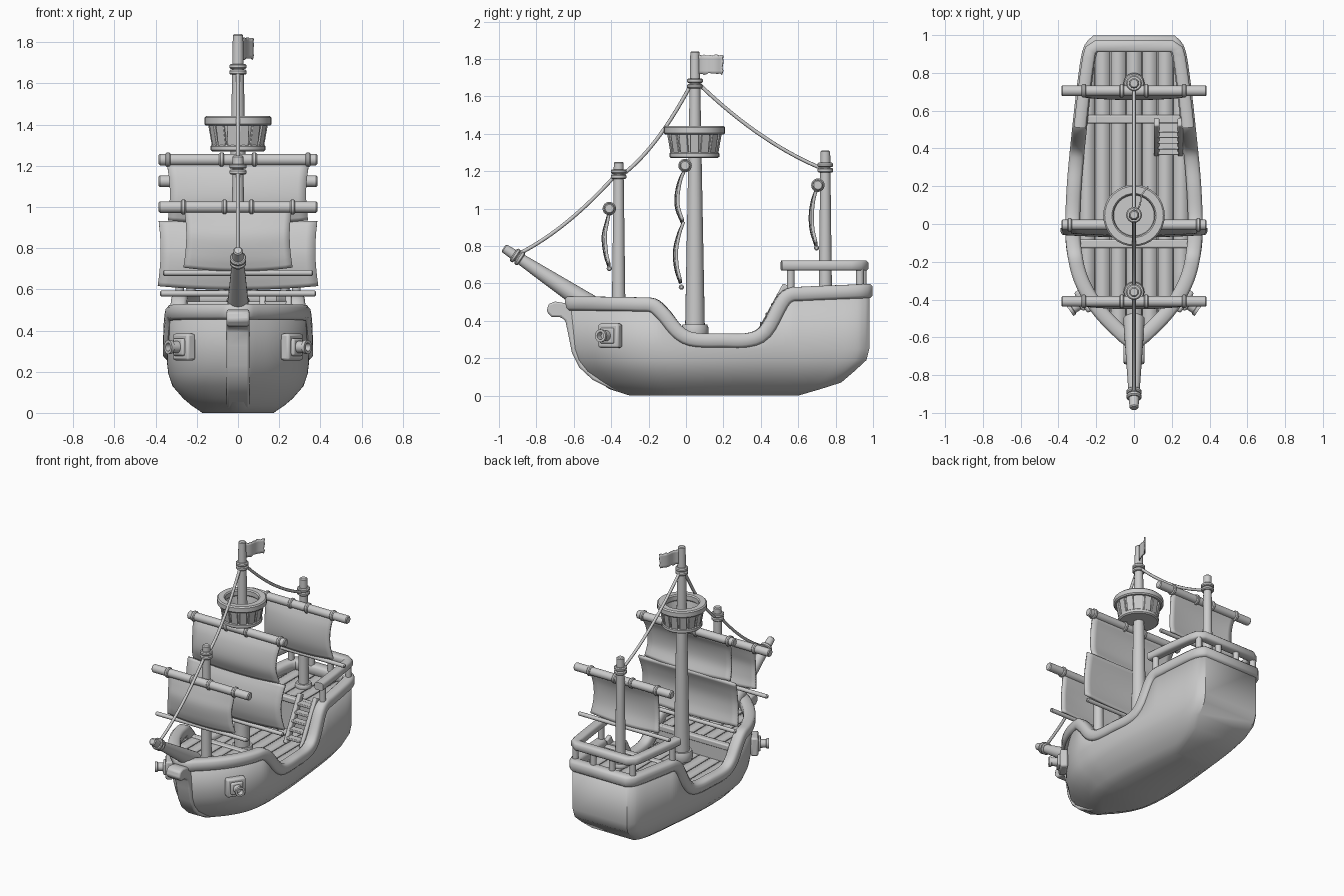
import bpy, bmesh, math, random
from mathutils import Vector, Matrix

if "Cube" in bpy.data.objects:
    bpy.data.objects.remove(bpy.data.objects["Cube"])
random.seed(3)


def spline(pts, x):
    """Smooth interpolation through (x, value) points."""
    x = min(max(x, pts[0][0]), pts[-1][0])
    i = 0
    while i < len(pts) - 2 and x > pts[i + 1][0]:
        i += 1
    def slope(k):
        a, b = pts[max(k - 1, 0)], pts[min(k + 1, len(pts) - 1)]
        return (b[1] - a[1]) / (b[0] - a[0])
    (x0, v0), (x1, v1) = pts[i], pts[i + 1]
    h = x1 - x0
    t = (x - x0) / h
    return ((2*t**3 - 3*t*t + 1) * v0 + (t**3 - 2*t*t + t) * h * slope(i)
            + (3*t*t - 2*t**3) * v1 + (t**3 - t*t) * h * slope(i + 1))


def mesh(name, verts, faces, angle=50, bevel=0, solid=0, offset=-1):
    bm = bmesh.new()
    vs = [bm.verts.new(v) for v in verts]
    for f in faces:
        bm.faces.new([vs[i] for i in f])
    bmesh.ops.remove_doubles(bm, verts=bm.verts, dist=1e-5)
    bmesh.ops.dissolve_degenerate(bm, edges=bm.edges, dist=1e-5)
    bmesh.ops.recalc_face_normals(bm, faces=bm.faces)
    me = bpy.data.meshes.new(name)
    bm.to_mesh(me)
    bm.free()
    ob = bpy.data.objects.new(name, me)
    bpy.context.collection.objects.link(ob)
    if solid:
        m = ob.modifiers.new("solid", 'SOLIDIFY')
        m.thickness, m.offset = solid, offset
    if bevel:
        m = ob.modifiers.new("bevel", 'BEVEL')
        m.width, m.segments = bevel, 2
    bpy.ops.object.select_all(action='DESELECT')
    ob.select_set(True)
    bpy.context.view_layer.objects.active = ob
    bpy.ops.object.shade_smooth_by_angle(angle=math.radians(angle))
    return ob


def quads(rows, cols, wrap_r=False, wrap_c=False):
    return [(r*cols + c, r*cols + (c+1) % cols, (r+1) % rows*cols + (c+1) % cols, (r+1) % rows*cols + c)
            for r in range(rows if wrap_r else rows - 1) for c in range(cols if wrap_c else cols - 1)]


def lathe(name, prof, loc, axis=(0, 0, 1), n=24, closed=False):
    q = Vector(axis).to_track_quat('Z', 'Y')
    vs = [q @ Vector((r*math.cos(2*math.pi*k/n), r*math.sin(2*math.pi*k/n), h)) + Vector(loc)
          for r, h in prof for k in range(n)]
    return mesh(name, vs, quads(len(prof), n, closed, True), 40)


def rod(name, a, b, r0, r1, c=.006):
    a, b = Vector(a), Vector(b)
    L = (b - a).length
    return lathe(name, [(0, 0), (r0-c, 0), (r0, c), (r1, L-c), (r1-c, L), (0, L)], a, b - a)


def box(name, loc, size, rot=None, bevel=.008):
    vs = [Vector((x*size[0]/2, y*size[1]/2, z*size[2]/2)) for x in (-1, 1) for y in (-1, 1) for z in (-1, 1)]
    rot = rot or Matrix.Identity(3)
    fs = [(0, 1, 3, 2), (4, 6, 7, 5), (0, 4, 5, 1), (2, 3, 7, 6), (0, 2, 6, 4), (1, 5, 7, 3)]
    return mesh(name, [rot @ v + Vector(loc) for v in vs], fs, bevel=bevel)


def sweep(name, path, sec, closed=False):
    path = [Vector(p) for p in path]
    n, vs = len(path), []
    for i, p in enumerate(path):
        a = path[(i-1) % n] if closed or i else p
        b = path[(i+1) % n] if closed or i < n-1 else p
        T = (b - a).normalized()
        N = Vector((T.y, -T.x, 0)).normalized()
        B = N.cross(T)
        for u, v in sec:
            w = p + N*u + B*v
            if w.x * p.x < 0:
                w.x = 0
            vs.append(w)
    m = len(sec)
    fs = quads(n, m, closed, True)
    if not closed:
        fs += [tuple(range(m)), tuple(range((n-1)*m, n*m))]
    return mesh(name, vs, fs)


def chamfered(u0, u1, v0, v1, c):
    return [(u0+c, v0), (u1-c, v0), (u1, v0+c), (u1, v1-c), (u1-c, v1), (u0+c, v1), (u0, v1-c), (u0, v0+c)]


# hull: plan half-width, sheer line, and levels (z, front y, back y, width scale)
PLAN = [(-.63, .04), (-.6, .075), (-.5, .175), (-.4, .25), (-.3, .3), (-.2, .328), (-.05, .345),
        (.2, .338), (.5, .31), (.8, .275), (.93, .25), (.98, .215)]
SHEER = [(-.63, .53), (-.25, .525), (-.16, .515), (-.09, .455), (-.02, .37), (.04, .338), (.2, .333), (.33, .335),
         (.4, .37), (.49, .53), (.55, .575), (.62, .582), (.98, .597)]
LEVELS = [(0, -.3, .6, .5), (.035, -.41, .72, .65), (.07, -.46, .83, .77), (.13, -.54, .9, .92),
          (.19, -.585, .965, .98), (.25, -.605, .98, 1), (None, -.63, .98, 1)]
W = lambda y: spline(PLAN, y)
S = lambda y: spline(SHEER, y)
NS = 80
ys = [-.63 + 1.61*i/NS for i in range(NS + 1)]
verts = []
for i, y in enumerate(ys):
    half = [(W(y)*s, f + (b-f)*i/NS, S(y)-.03 if z is None else z) for z, f, b, s in LEVELS]
    verts += [(-x, yy, z) for x, yy, z in reversed(half)] + half
C = 2*len(LEVELS)
faces = quads(NS + 1, C)
for base in (0, NS*C):
    faces += [(base+k, base+k+1, base+C-2-k, base+C-1-k) for k in range(len(LEVELS)-1)]
mesh("hull", verts, faces, 35, solid=.03)

# gunwale trim following the sheer
side = [(W(y), y, S(y)) for y in ys]
loop = side + [(-x, y, z) for x, y, z in reversed(side)]
sweep("gunwale", loop, chamfered(-.06, .018, -.075, 0, .014), True)

# stem band with curled head
STEM = [(-.26, -.002), (-.4, .035), (-.5, .085), (-.57, .15), (-.61, .23), (-.63, .33), (-.645, .4), (-.67, .42),
        (-.72, .42), (-.745, .45), (-.735, .49), (-.7, .503), (-.65, .495), (-.61, .47), (-.57, .3), (-.5, .17),
        (-.3, .03)]
n = len(STEM)
mesh("stem_band", [(x, y, max(z, 0)) for x in (-.055, .055) for y, z in STEM],
     [tuple(range(n)), tuple(range(n, 2*n))] + quads(2, n, False, True), 40, bevel=.01)


# planked decks
def deck(name, y0, y1, z):
    rows = [y0 + (y1-y0)*i/30 for i in range(31)]
    def strip(nm, a, b, zz, th):
        vs = []
        for y in rows:
            w = max(W(y) - .025, .01)
            vs += [(max(-w, min(w, a)), y, zz), (max(-w, min(w, b)), y, zz)]
        mesh(nm, vs, quads(31, 2), solid=th, offset=0)
    strip(name + "_base", -.5, .5, z - .022, .012)
    for k in range(-4, 5):
        strip(name + "_plank", k*.083 - .039, k*.083 + .039, z - .006, .014)


deck("fore_deck", -.6, -.09, .42)
deck("main_deck", -.12, .57, .3)
deck("quarter_deck", .55, .96, .53)
for y, z0, z1, w in ((-.1, .28, .41, .32), (.56, .28, .52, .29)):
    box("bulkhead", (0, y, (z0+z1)/2), (2*w, .025, z1-z0), bevel=0)
    box("deck_edge_beam", (0, y-.005, z1), (2*w-.04, .045, .04))

# stern railing
rail = [(W(y)-.02, y, .695) for y in (.51, .6, .7, .8, .88, .92)] + [(.2, .945, .695)]
rail += [(-x, y, z) for x, y, z in reversed(rail)]
sweep("stern_rail", rail, chamfered(-.035, .03, -.027, .027, .01))
for x, y in ((W(.56)-.02, .56), (W(.92)-.025, .93), (.075, .945)):
    for s in (-1, 1):
        rod("rail_post", (s*x, y, .56), (s*x, y, .68), .021, .021)

# ladder to the quarter deck
for x in (.12, .245):
    box("ladder_stringer", (x, .46, .44), (.03, .05, .34), Matrix.Rotation(-.5, 3, 'X'))
for k in range(5):
    box("ladder_tread", (.182, .39 + .03*k, .335 + .05*k), (.11, .05, .018), bevel=.004)

# gun ports
for s in (-1, 1):
    a = -.6 if s > 0 else math.pi + .6
    R = Matrix.Rotation(a, 3, 'Z')
    o = R @ Vector((1, 0, 0))
    c = Vector((s*.262, -.405, .32))
    box("gun_port", c, (.05, .13, .13), R, .012)
    box("gun_port_inner", c + o*.02, (.04, .085, .085), R, .01)
    lathe("cannon", [(0, 0), (.03, 0), (.028, .055), (.034, .058), (.034, .075), (.02, .075), (.018, .04), (0, .04)],
          c + o*.02, o, 20)


def collar(loc, r, axis=(0, 0, 1), h=.024):
    lathe("collar", [(0, -h/2), (r-.006, -h/2), (r, -h/4), (r, h/4), (r-.006, h/2), (0, h/2)], loc, axis)


# masts, bowsprit
rod("main_mast", (0, .048, .29), (0, .048, 1.84), .054, .025)
rod("fore_mast", (0, -.36, .4), (0, -.36, 1.25), .037, .026)
rod("mizzen_mast", (0, .745, .5), (0, .745, 1.31), .036, .026)
for y, r, zs in ((.048, .042, (1.655, 1.683)), (-.36, .042, (1.17, 1.198)), (.745, .042, (1.205, 1.233))):
    for z in zs:
        collar((0, y, z), r)
collar((0, .048, .345), .072, h=.07)
collar((0, -.36, .425), .055, h=.04)
collar((0, .745, .54), .055, h=.04)
rod("bowsprit", (0, -.5, .475), (0, -.975, .79), .057, .024)
for t in (.82, .87):
    collar((0, -.5 - .475*t, .475 + .315*t), .04, (0, -.475, .315))

# yards with bands and lower spars
for name, y, z, bands, ly, lz, lx in (("fore", -.41, 1.0, (.065, .265), -.41, .68, .365),
                                      ("main", -.005, 1.23, (.08, .34), -.025, .58, .38),
                                      ("mizzen", .705, 1.125, (.065, .265), .698, .79, .365)):
    rod(name + "_yard", (-.385, y, z), (.385, y, z), .028, .028)
    rod(name + "_spar", (-lx, ly, lz), (lx, ly, lz), .014, .014)
    box(name + "_yard_bracket", (0, y + .025, z), (.05, .05, .035))
    for b in bands:
        for s in (-1, 1):
            collar((s*b, y, z), .036, (1, 0, 0))


# billowing sails: (z, y) profile and half-widths
def sail(name, prof, w_bot, w_top):
    z0, z1 = prof[0][0], prof[-1][0]
    vs = []
    for i in range(17):
        t = i/16
        w = w_bot + (w_top-w_bot)*t - .012*math.sin(math.pi*t)
        for j in range(17):
            u = j/8 - 1
            z = z0 + (z1-z0)*t
            vs.append((u*w, spline(prof, z) + .012*u*u*math.sin(math.pi*t), z + .018*u*u*(1-t)))
    mesh(name, vs, quads(17, 17), solid=.016, offset=0)


sail("fore_sail", [(.69, -.412), (.75, -.432), (.85, -.443), (.93, -.425), (.985, -.408)], .265, .26)
sail("main_lower_sail", [(.6, -.03), (.68, -.055), (.77, -.062), (.86, -.042), (.93, -.012)], .39, .385)
sail("main_upper_sail", [(.92, -.018), (1.0, -.05), (1.07, -.053), (1.15, -.035), (1.21, -.005)], .34, .345)
sail("mizzen_sail", [(.8, .695), (.88, .67), (.96, .664), (1.04, .675), (1.11, .7)], .27, .265)

# crow's nest
N = (0, .045, 0)
lathe("nest_floor", [(0, 1.27), (.125, 1.27), (.133, 1.277), (.133, 1.295), (.125, 1.303), (0, 1.303)], N, n=32)
lathe("nest_wall", [(.105, 1.29), (.118, 1.29), (.139, 1.41), (.126, 1.41)], N, n=32, closed=True)
lathe("nest_rim", [(.117, 1.395), (.155, 1.395), (.163, 1.403), (.163, 1.434), (.155, 1.442), (.117, 1.442),
                   (.11, 1.434), (.11, 1.403)], N, n=32, closed=True)
for k in range(14):
    R = Matrix.Rotation(2*math.pi*k/14, 3, 'Z')
    box("nest_stave", R @ Vector((.13, 0, 1.35)) + Vector(N), (.012, .047, .11),
        R @ Matrix.Rotation(.175, 3, 'Y'), .003)

# ragged flag
vs = []
for i in range(13):
    t = i/12
    d = .02 + .145*t
    off = .006*math.sin(t*7)
    for j in range(7):
        e = random.uniform(-.012, .004) if i == 12 else 0
        e2 = random.uniform(-.005, .005) if j in (0, 6) else 0
        vs.append(((d+e)*.42 + off, .048 + (d+e)*.91 - off*.4, 1.72 + .1*j/6 + e2))
mesh("flag", vs, quads(13, 7), solid=.008, offset=0)

# stay ropes
circle = [(.01*math.cos(k*math.pi/4), .01*math.sin(k*math.pi/4)) for k in range(8)]
for (y0, z0), (y1, z1), sag in (((-.9, .755), (-.38, 1.175), .04), ((-.335, 1.185), (.025, 1.66), .05),
                                ((.07, 1.665), (.725, 1.215), .045)):
    sweep("stay_rope", [(0, y0 + (y1-y0)*i/20, z0 + (z1-z0)*i/20 - sag*4*(i/20)*(1-i/20)) for i in range(21)], circle)
